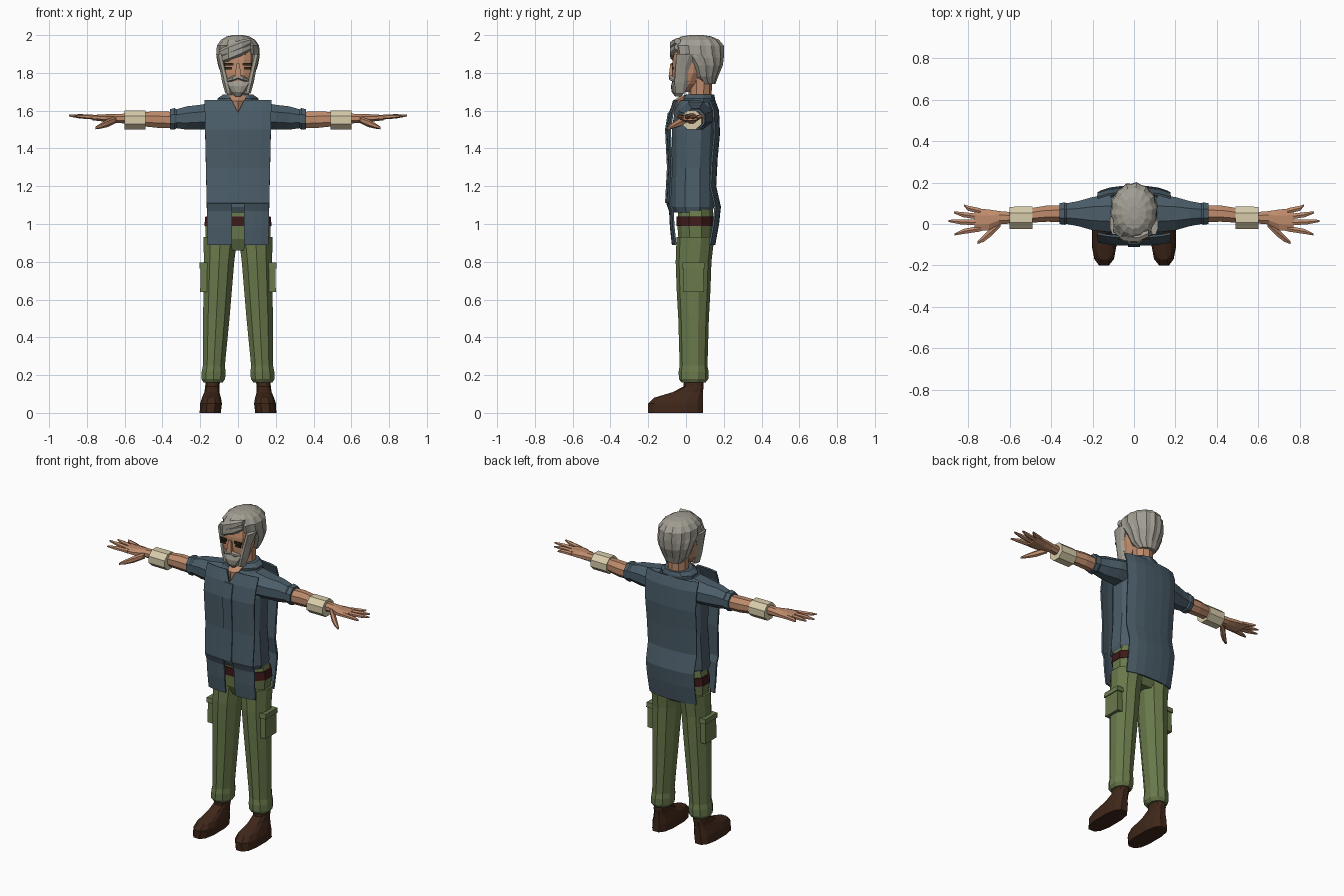
import bpy
import bmesh
from math import cos, sin, pi, copysign

cube = bpy.data.objects.get("Cube")
if cube:
    bpy.data.objects.remove(cube, do_unlink=True)


def material(name, red, green, blue):
    mat = bpy.data.materials.new(name)
    mat.use_nodes = True
    colour = (red, green, blue, 1)
    mat.diffuse_color = colour
    shader = mat.node_tree.nodes["Principled BSDF"]
    shader.inputs["Base Color"].default_value = colour
    return mat


skin = material("warm skin", .52, .26, .15)
hair_grey = material("grey hair", .36, .34, .29)
shirt_blue = material("slate blue cloth", .07, .11, .14)
trouser_green = material("olive green cloth", .14, .19, .07)
boot_brown = material("dark brown leather", .05, .02, .01)
belt_brown = material("red brown leather", .05, .01, .01)
band_cream = material("cream wrap", .68, .6, .4)
eye_dark = material("dark eyes", .03, .02, .01)


def finish(name, bm, mat, mirror):
    bmesh.ops.recalc_face_normals(bm, faces=bm.faces[:])
    mesh = bpy.data.meshes.new(name)
    bm.to_mesh(mesh)
    bm.free()
    mesh.materials.append(mat)
    obj = bpy.data.objects.new(name, mesh)
    bpy.context.collection.objects.link(obj)
    if mirror:
        obj.modifiers.new("mirror", "MIRROR")
    return obj


def loft(name, mat, rings, sides=8, base=0, lean=0, across=False,
         power=1, ridge=0, mirror=False):
    """Skin rounded rings stacked upward, or sideways when across is set.
    A ring is its position along the part, its y centre and its two radii.
    The remaining centre coordinate follows the line base + lean * position."""
    bm = bmesh.new()
    fit = cos(pi / sides) ** power
    loops = []
    for along, y, first, second in rings:
        drift = base + lean * along
        loop = []
        for i in range(sides):
            angle = 2 * pi * (i + .5) / sides
            groove = (1 - ridge * (i % 2)) / fit
            c, s = cos(angle), sin(angle)
            u = copysign(abs(c) ** power, c) * first * groove
            v = copysign(abs(s) ** power, s) * second * groove
            if across:
                place = (along, y + u, drift + v)
            else:
                place = (drift + u, y + v, along)
            loop.append(bm.verts.new(place))
        loops.append(loop)
    for low, high in zip(loops, loops[1:]):
        for i in range(sides):
            j = (i + 1) % sides
            bm.faces.new((low[i], low[j], high[j], high[i]))
    bm.faces.new(loops[0])
    bm.faces.new(loops[-1])
    return finish(name, bm, mat, mirror)


def sheet(name, mat, rows, curl=0, inner=0, outer=None, notch=0):
    """Mirrored hanging cloth that widens upward; a row is its z and y."""
    bm = bmesh.new()
    grid = []
    for z, y in rows:
        start = inner + notch * max(0, z - 1.6)
        end = outer or .14 + .022 * z
        grid.append([bm.verts.new((start + (end - start) * f, y + curl * f ** 3, z))
                     for f in (0, .35, .7, 1)])
    for upper, lower in zip(grid, grid[1:]):
        for i in range(len(upper) - 1):
            bm.faces.new((upper[i], upper[i + 1], lower[i + 1], lower[i]))
    obj = finish(name, bm, mat, True)
    solid = obj.modifiers.new("cloth thickness", "SOLIDIFY")
    solid.thickness = .01
    solid.offset = 0


def box(name, mat, centre, size, mirror=False, taper=1):
    """Box whose top is narrowed by the taper."""
    bm = bmesh.new()
    bmesh.ops.create_cube(bm, size=1)
    for v in bm.verts:
        shrink = taper if v.co.z > 0 else 1
        v.co.x = centre[0] + v.co.x * size[0] * shrink
        v.co.y = centre[1] + v.co.y * size[1] * shrink
        v.co.z = centre[2] + v.co.z * size[2]
    finish(name, bm, mat, mirror)


# Boots and trousers
loft("boots", boot_brown, [
    (0, -.055, .056, .145), (.05, -.055, .058, .145), (.08, -.04, .05, .13),
    (.11, .01, .04, .08), (.14, .04, .038, .053), (.19, .04, .038, .05)],
    sides=12, base=.147, lean=-.08, power=.75, mirror=True)
loft("trouser_legs", trouser_green, [
    (.16, .04, .05, .06), (.18, .04, .063, .074), (.22, .04, .063, .075),
    (.25, .04, .058, .07), (.5, .04, .07, .077), (.65, .04, .075, .085),
    (.8, .04, .08, .09), (.93, .05, .09, .095)],
    sides=10, base=.14, lean=-.05, mirror=True)
loft("trouser_hips", trouser_green, [
    (.86, .05, .09, .06), (.92, .05, .17, .09),
    (1, .05, .174, .096), (1.1, .05, .15, .09)], sides=12, power=.8)
box("cargo_pockets", trouser_green, (.18, .04, .71), (.04, .11, .14), mirror=True, taper=.95)
box("pocket_flaps", trouser_green, (.18, .04, .78), (.05, .12, .03), mirror=True, taper=.95)
loft("belt", belt_brown, [(.99, .05, .178, .1), (1.04, .05, .173, .1)],
     sides=12, power=.8)

# Shirt body, collar and sleeves
loft("shirt_body", shirt_blue, [
    (1.06, .035, .155, .1), (1.09, .035, .165, .115), (1.3, .035, .15, .11),
    (1.5, .04, .155, .115), (1.6, .045, .15, .105), (1.655, .05, .105, .08)],
    sides=12, power=.8)
loft("collar", shirt_blue, [
    (1.63, .065, .105, .085), (1.665, .065, .108, .085), (1.685, .07, .08, .075)],
    sides=10)
loft("sleeves", shirt_blue, [
    (.11, .05, .09, .075), (.2, .05, .08, .065), (.27, .05, .06, .062),
    (.325, .05, .05, .05), (.335, .05, .054, .057), (.36, .05, .05, .053)],
    base=1.58, lean=-.07, across=True, mirror=True)

# Long hanging panels of the shirt
chest_line = [(1.655, -.06), (1.59, -.085), (1.5, -.1), (1.3, -.09), (1.11, -.1)]
skirt_line = [chest_line[-1], (1.07, -.085), (.98, -.08), (.89, -.07)]
back_line = [(1.655, .15), (1.6, .17), (1.48, .175), (1.35, .163),
             (1.2, .155), (1.09, .18), (1, .17), (.89, .15)]
placket_line = [(z, y - .006) for z, y in chest_line[1:]]
sheet("front_panels", shirt_blue, chest_line, curl=.015, notch=.6)
sheet("front_skirt_panels", shirt_blue, skirt_line, curl=.015, inner=.033)
sheet("button_placket", shirt_blue, placket_line, outer=.03)
sheet("back_panel", shirt_blue, back_line, curl=-.025)

# Arms, wraps and hands
loft("forearms", skin, [
    (.34, .05, .04, .043), (.42, .05, .039, .044), (.51, .04, .034, .037),
    (.6, .03, .028, .026), (.65, .03, .032, .023), (.7, .02, .05, .02),
    (.77, .02, .056, .014)], base=1.54, lean=.03, across=True, mirror=True)
loft("forearm_wraps", band_cream, [(.49, .03, .054, .05), (.6, .03, .053, .05)],
     base=1.55, across=True, mirror=True)
fingers = {"index": (.865, -.05), "middle": (.895, .015),
           "ring": (.868, .056), "little": (.82, .09)}
for number, (name, (tip_x, tip_y)) in enumerate(fingers.items()):
    knuckle = .028 * number - .022
    middle_x, middle_y = (.78 + tip_x) / 2, (knuckle + tip_y) / 2
    loft(name + "_fingers", skin, [
        (.74, knuckle, .014, .011), (middle_x, middle_y, .012, .01),
        (tip_x, tip_y, .005, .004)],
        sides=6, base=1.52, lean=.06, across=True, mirror=True)
loft("thumbs", skin, [
    (.645, 0, .015, .015), (.69, -.04, .02, .018),
    (.725, -.07, .016, .013), (.755, -.09, .007, .006)],
    sides=6, base=1.81, lean=-.4, across=True, mirror=True)

# Neck, head and face
loft("open_neckline", skin, [
    (1.585, -.045, .008, .03), (1.65, -.03, .035, .036), (1.68, .02, .045, .04)],
    sides=6)
loft("neck", skin, [(1.62, .07, .065, .06), (1.69, .075, .057, .058),
                    (1.8, .075, .06, .06)], sides=10)
loft("head", skin, [
    (1.7, -.02, .04, .04), (1.74, -.005, .068, .062), (1.8, .01, .084, .082),
    (1.87, .015, .09, .085), (1.92, .02, .085, .08)], sides=12, power=.8)
box("nose", skin, (0, -.074, 1.815), (.034, .036, .07), taper=.5)
box("eyes", eye_dark, (.05, -.07, 1.825), (.036, .009, .014), mirror=True)
box("eyebrows", eye_dark, (.05, -.073, 1.845), (.05, .009, .014), mirror=True)

# Beard, moustache and sideburns
loft("beard", hair_grey, [
    (1.675, -.042, .014, .016), (1.7, -.04, .038, .036),
    (1.73, -.03, .062, .05), (1.758, -.012, .08, .06)],
    sides=12, power=.85, ridge=.05)
loft("moustache", hair_grey, [
    (0, -.078, .012, .011), (.03, -.075, .013, .012), (.058, -.055, .008, .007)],
    sides=6, base=1.78, lean=-.35, across=True, mirror=True)
loft("sideburns", hair_grey, [
    (1.69, -.03, .018, .026), (1.75, -.025, .021, .036),
    (1.82, -.02, .018, .036), (1.9, 0, .019, .05)],
    base=-.34, lean=.23, mirror=True)

# Swept hair with grooved strands and a side fringe
loft("hair", hair_grey, [
    (1.74, .115, .055, .04), (1.78, .1, .084, .07), (1.84, .095, .106, .1),
    (1.88, .08, .113, .12), (1.9, .065, .114, .137), (1.945, .06, .112, .14),
    (1.975, .06, .09, .115), (1.993, .055, .06, .08), (2, .055, .025, .035)],
    sides=28, ridge=.06)
for name, height in (("upper_fringe", 1.94), ("lower_fringe", 1.91)):
    loft(name, hair_grey, [
        (-.1, -.02, .018, .02), (-.05, -.06, .022, .026),
        (.02, -.066, .02, .024), (.07, -.045, .015, .015)],
        sides=6, base=height, lean=.4, across=True)
